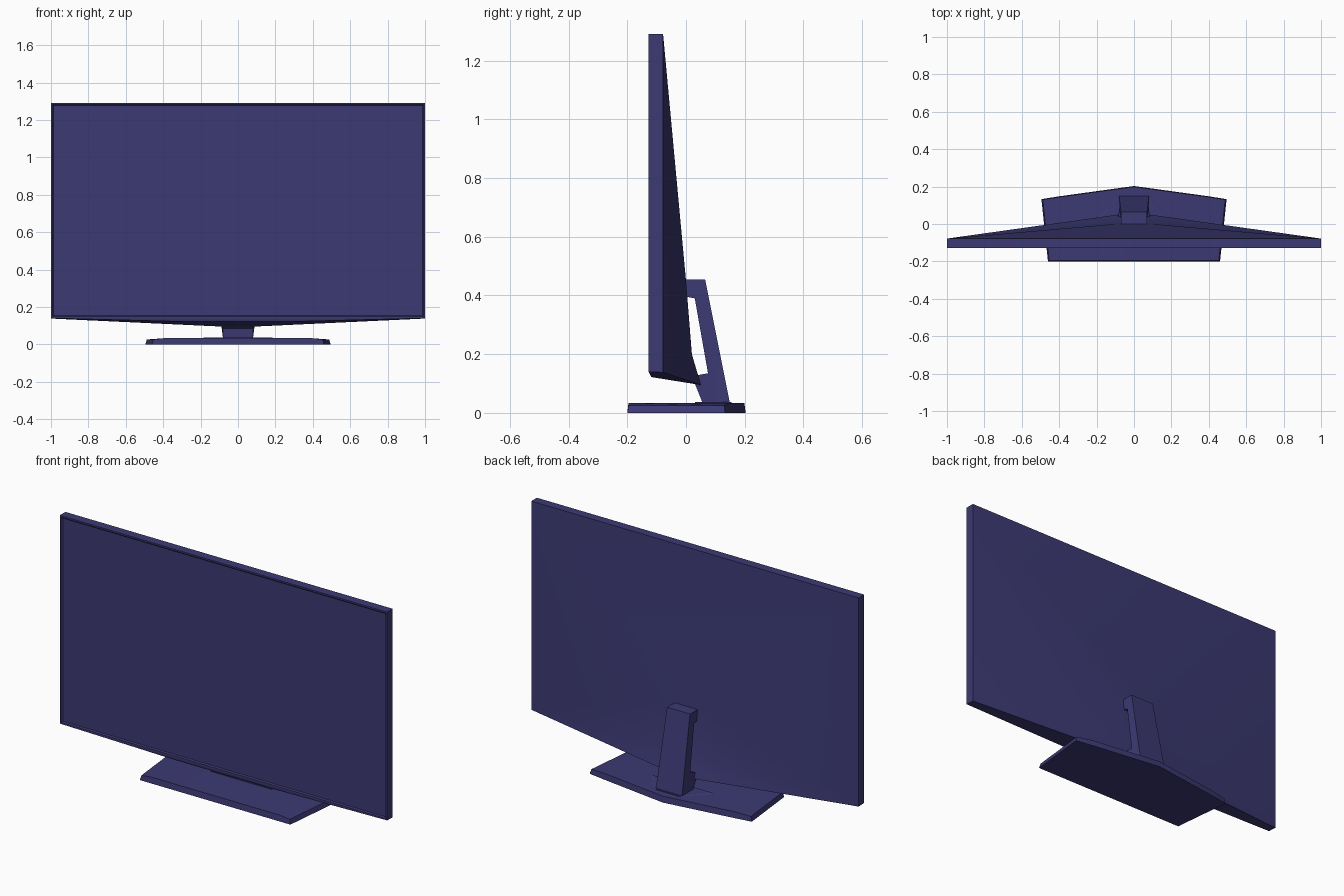
import bpy, bmesh, math

if "Cube" in bpy.data.objects:
    bpy.data.objects.remove(bpy.data.objects["Cube"])

mat = bpy.data.materials.new("dark indigo plastic")
mat.diffuse_color = (0.045, 0.041, 0.17, 1)
mat.use_nodes = True
mat.node_tree.nodes["Principled BSDF"].inputs["Base Color"].default_value = mat.diffuse_color


def finish(name, bm, angle=30):
    bmesh.ops.recalc_face_normals(bm, faces=bm.faces[:])
    me = bpy.data.meshes.new(name)
    bm.to_mesh(me)
    bm.free()
    me.materials.append(mat)
    ob = bpy.data.objects.new(name, me)
    bpy.context.collection.objects.link(ob)
    bpy.ops.object.select_all(action='DESELECT')
    ob.select_set(True)
    bpy.context.view_layer.objects.active = ob
    bpy.ops.object.shade_smooth_by_angle(angle=math.radians(angle))
    return ob


def loft(name, ring_a, ring_b, angle=30):
    """Solid between two matching rings of points."""
    bm = bmesh.new()
    a = [bm.verts.new(p) for p in ring_a]
    b = [bm.verts.new(p) for p in ring_b]
    n = len(a)
    for i in range(n):
        j = (i + 1) % n
        bm.faces.new((a[i], a[j], b[j], b[i]))
    caps = [bm.faces.new(a), bm.faces.new(b[::-1])]
    bmesh.ops.triangulate(bm, faces=caps)
    return finish(name, bm, angle)


# Display housing: right-hand points, mirrored to the left
pts = [(1, -.127, 1.29), (1, -.127, .14),      # front corners
       (1, -.078, 1.29), (1, -.078, .138),     # rear rim corners
       (.1, 0, .45), (.1, .02, .2),            # raised back
       (.09, .042, .125), (.085, .05, .095),   # lower spine
       (.3, -.118, .122)]                      # underside lip
bm = bmesh.new()
R = [bm.verts.new(p) for p in pts]
L = [bm.verts.new((-x, y, z)) for x, y, z in pts]
for f in [(0, 1, 3, 2), (2, 3, 4), (3, 5, 4), (3, 6, 5), (3, 7, 6), (1, 8, 3), (8, 7, 3)]:
    for side in (R, L):
        bm.faces.new([side[i] for i in f])
for i, j in [(0, 2), (2, 4), (4, 5), (5, 6), (6, 7), (7, 8), (8, 1)]:
    bm.faces.new((R[i], R[j], L[j], L[i]))
front = bm.faces.new((R[0], R[1], L[1], L[0]))
bmesh.ops.recalc_face_normals(bm, faces=bm.faces[:])
# Recessed screen inside a thin bezel
bmesh.ops.inset_region(bm, faces=[front], thickness=.012, depth=0)
bmesh.ops.inset_region(bm, faces=[front], thickness=.008, depth=-.006)
finish("display_housing", bm, 40)

# Stand neck: C-shaped side profile (y, z, half width)
neck = [(-.02, .455, .07), (.065, .455, .07), (.15, .03, .08), (.058, .03, .08),
        (.055, .085, .08), (.03, .098, .092), (.02, .125, .092), (.04, .127, .085),
        (.075, .135, .078), (.03, .39, .07), (-.02, .40, .07)]
loft("stand_neck", [(w, y, z) for y, z, w in neck], [(-w, y, z) for y, z, w in neck])

# Base plate: thinner towards both ends, pointed at the back
right = [(.4, -.2), (.46, -.2), (.495, .133), (.4, .148)]
outline = right + [(0, .203)] + [(-x, y) for x, y in right[::-1]]
loft("base_plate", [(x, y, 0) for x, y in outline],
     [(x * .985, y * .98, .033 if abs(x) < .45 else .026) for x, y in outline])

# Low flared foot where the neck meets the base
foot = [(.2, .03), (.08, .155), (-.08, .155), (-.2, .03)]
loft("neck_foot", [(x, y, .03) for x, y in foot],
     [(x * .9, y, .037) for x, y in foot])
